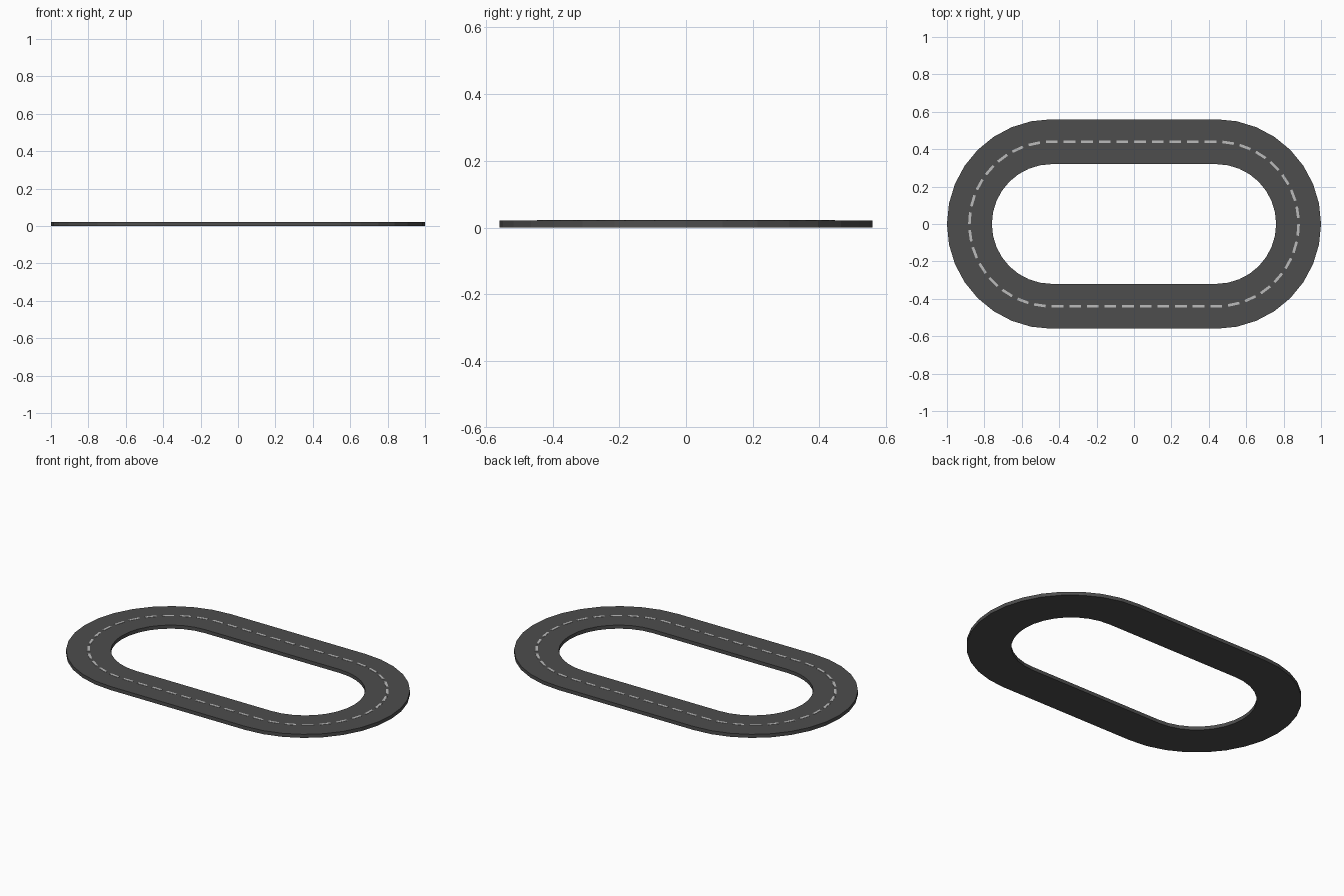
import bpy, bmesh, math

if "Cube" in bpy.data.objects:
    bpy.data.objects.remove(bpy.data.objects["Cube"])

HALF, R_MID, HALF_W = 0.44, 0.44, 0.12   # half straight, centreline radius, half road width
SEG = 16                                 # sides per end curve
ROAD_TOP, MARK_TOP = 0.021, 0.0225
DASHES = 48


def material(name, c):
    m = bpy.data.materials.new(name)
    m.diffuse_color = (c, c, c, 1)
    m.use_nodes = True
    m.node_tree.nodes["Principled BSDF"].inputs["Base Color"].default_value = m.diffuse_color
    return m


def make_object(name, bm, mat):
    bmesh.ops.recalc_face_normals(bm, faces=bm.faces)
    me = bpy.data.meshes.new(name)
    bm.to_mesh(me)
    bm.free()
    me.materials.append(mat)
    ob = bpy.data.objects.new(name, me)
    bpy.context.collection.objects.link(ob)
    return ob


def stadium(r):
    pts = []
    for side in (1, -1):
        for i in range(SEG + 1):
            a = -math.pi / 2 + math.pi * i / SEG
            pts.append((side * (HALF + r * math.cos(a)), side * r * math.sin(a)))
    return pts


# road: rectangular cross-section swept round the oval
bm = bmesh.new()
section = [(R_MID - HALF_W, 0), (R_MID + HALF_W, 0),
           (R_MID + HALF_W, ROAD_TOP), (R_MID - HALF_W, ROAD_TOP)]
loops = [[bm.verts.new((x, y, z)) for x, y in stadium(r)] for r, z in section]
n = len(loops[0])
for k in range(4):
    a, b = loops[k], loops[(k + 1) % 4]
    for i in range(n):
        j = (i + 1) % n
        bm.faces.new((a[i], a[j], b[j], b[i]))
make_object("road_surface", bm, material("asphalt", 0.075))


# point on the oval at a distance along the centreline and a sideways offset
def track_point(s, off):
    arc = math.pi * R_MID
    half = 2 * HALF + arc
    s %= 2 * half
    flip = 1
    if s >= half:
        s, flip = s - half, -1
    if s < 2 * HALF:
        x, y = -HALF + s, -(R_MID + off)
    else:
        a = -math.pi / 2 + (s - 2 * HALF) / R_MID
        x, y = HALF + (R_MID + off) * math.cos(a), (R_MID + off) * math.sin(a)
    return flip * x, flip * y


# dashed centre line: one thin block per dash
bm = bmesh.new()
period = (4 * HALF + 2 * math.pi * R_MID) / DASHES
for d in range(DASHES):
    s0, s1 = d * period, (d + 0.66) * period
    corners = [(s0, 0.007), (s1, 0.007), (s1, -0.007), (s0, -0.007)]
    low = [bm.verts.new((*track_point(*c), ROAD_TOP - 0.002)) for c in corners]
    high = [bm.verts.new((*track_point(*c), MARK_TOP)) for c in corners]
    bm.faces.new(low)
    bm.faces.new(high)
    for i in range(4):
        j = (i + 1) % 4
        bm.faces.new((low[i], low[j], high[j], high[i]))
make_object("centre_line_dashes", bm, material("line_paint", 0.5))
